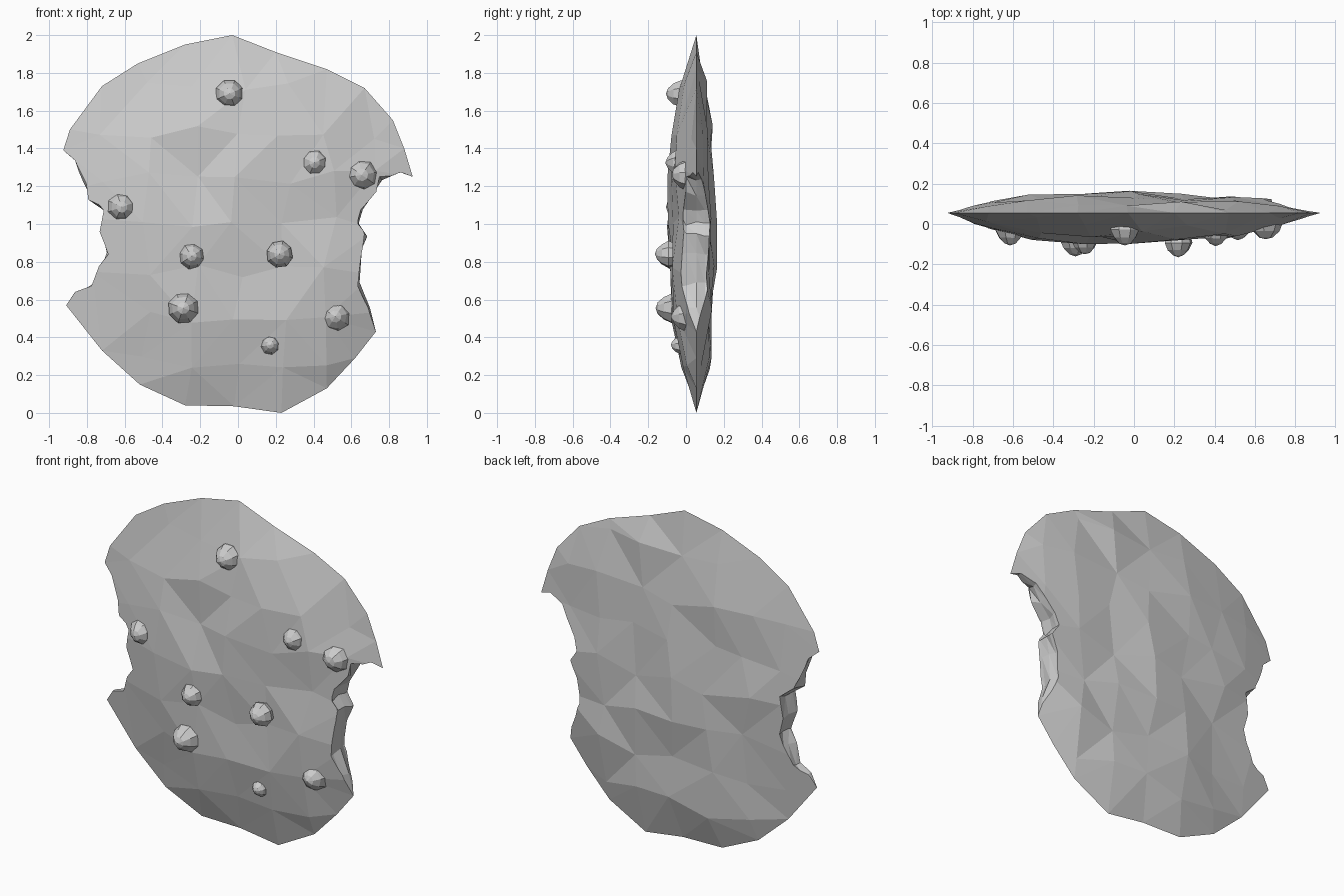
import bpy, bmesh, math, random
from mathutils import Vector
from mathutils.geometry import delaunay_2d_cdt

if "Cube" in bpy.data.objects:
    bpy.data.objects.remove(bpy.data.objects["Cube"])

random.seed(4)
RIM_Y = 0.055

# uncut outline of the slab (x, z)
outline = [(-.03, 2), (.2, 1.91), (.47, 1.82), (.67, 1.72), (.82, 1.55), (.88, 1.40), (.925, 1.25),
           (.97, 1.0), (.87, .65), (.73, .43), (.62, .29), (.47, .13), (.23, 0), (-.02, .035),
           (-.28, .04), (-.52, .15), (-.72, .33), (-.91, .57), (-.99, .85), (-.99, 1.15),
           (-.925, 1.39), (-.89, 1.5), (-.72, 1.73), (-.53, 1.85), (-.28, 1.95)]
# broken side edges
right_notch = [(.925, 1.25), (.85, 1.28), (.76, 1.24), (.72, 1.16), (.65, 1.08), (.64, 1.0),
               (.675, .94), (.645, .84), (.64, .68), (.69, .55), (.73, .43)]
left_notch = [(-.925, 1.39), (-.86, 1.33), (-.81, 1.22), (-.79, 1.14), (-.71, 1.07), (-.725, .95),
              (-.69, .84), (-.73, .77), (-.78, .68), (-.87, .63), (-.91, .57)]


def add_object(name, bm):
    bmesh.ops.recalc_face_normals(bm, faces=bm.faces[:])
    mesh = bpy.data.meshes.new(name)
    bm.to_mesh(mesh)
    bm.free()
    ob = bpy.data.objects.new(name, mesh)
    bpy.context.collection.objects.link(ob)
    return ob


def lens_side(bm, amount, power):
    """One faceted, domed side of the slab, ending on the shared rim."""
    n = len(outline)
    pts = [Vector(p) for p in outline]
    for i in range(-3, 4):
        for j in range(-3, 4):
            p = Vector((i * .245 + random.uniform(-.04, .04),
                        1 + j * .245 + random.uniform(-.04, .04)))
            if (p - Vector((0, 1))).length < .9:
                pts.append(p)
    edges = [(i, (i + 1) % n) for i in range(n)]
    res = delaunay_2d_cdt(pts, edges, [], 1, 1e-5)
    verts = []
    for k, p in enumerate(res[0]):
        y = RIM_Y
        if all(o >= n for o in res[3][k]):
            d = min(math.hypot(p.x / .97, p.y - .97), .98)
            dome = (1 - d * d) ** power
            y += amount * dome + random.uniform(-.028, .028) * dome ** .5
        verts.append(bm.verts.new((p.x, y, p.y)))
    for f in res[2]:
        bm.faces.new([verts[i] for i in f])


# slab
bm = bmesh.new()
lens_side(bm, -.15, .9)
lens_side(bm, .092, .65)
bmesh.ops.remove_doubles(bm, verts=bm.verts[:], dist=1e-4)
slab = add_object("slab", bm)


def notch_cutter(name, line, side):
    """Rough-walled prism that breaks away one side."""
    bm = bmesh.new()
    rings = []
    for y in (-.3, -.05, .0, RIM_Y, .1, .3):
        ring = []
        for i, (x, z) in enumerate(line):
            j = .012 if 0 < i < len(line) - 1 else 0
            ring.append(bm.verts.new((x + side * random.uniform(-j, j), y,
                                      z + random.uniform(-j, j))))
        ring += [bm.verts.new((side * 1.3, y, line[-1][1] - .1)),
                 bm.verts.new((side * 1.3, y, line[0][1] + .05))]
        rings.append(ring)
    n = len(rings[0])
    for a, b in zip(rings, rings[1:]):
        for i in range(n):
            k = (i + 1) % n
            bm.faces.new((a[i], a[k], b[k]))
            bm.faces.new((a[i], b[k], b[i]))
    bm.faces.new(rings[0])
    bm.faces.new(rings[-1])
    ob = add_object(name, bm)
    ob.hide_render = True
    return ob


# break the side edges
bpy.context.view_layer.objects.active = slab
for line, side in ((right_notch, 1), (left_notch, -1)):
    cutter = notch_cutter("notch_cutter", line, side)
    mod = slab.modifiers.new("notch", 'BOOLEAN')
    mod.operation = 'DIFFERENCE'
    mod.solver = 'EXACT'
    mod.object = cutter
    bpy.ops.object.modifier_apply(modifier=mod.name)
    bpy.data.objects.remove(cutter)

# studs on the front: x, z, radius, y of the tip
studs = [(-.045, 1.69, .079, -.107), (.405, 1.325, .077, -.109), (.655, 1.26, .088, -.079),
         (-.615, 1.09, .077, -.107), (-.245, .83, .07, -.152), (.22, .84, .072, -.165),
         (-.29, .555, .083, -.16), (.515, .51, .084, -.08), (.17, .36, .052, -.08)]
for x, z, r, tip in studs:
    bpy.ops.mesh.primitive_uv_sphere_add(segments=8, ring_count=6, radius=r,
                                         location=(x, tip + r, z),
                                         rotation=(math.pi / 2, random.uniform(0, .7), 0))
    stud = bpy.context.object
    stud.name = "stud"
    for v in stud.data.vertices:
        v.co *= random.uniform(.95, 1.02)
        if v.co.z > 0:  # slightly pointed towards the front
            v.co.xy *= 1 - .25 * v.co.z / r
